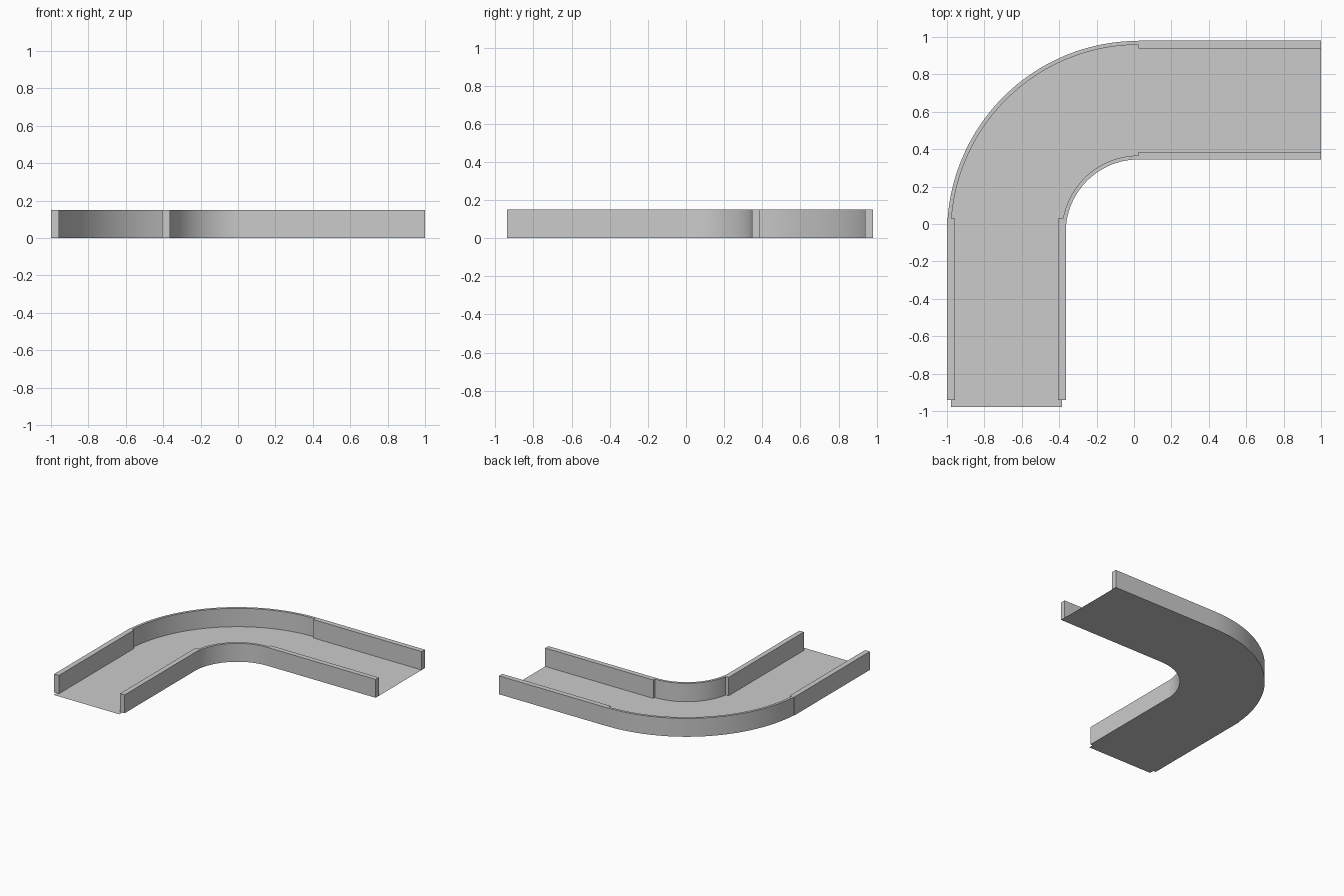
import bpy, bmesh, math

if "Cube" in bpy.data.objects:
    bpy.data.objects.remove(bpy.data.objects["Cube"])

H = 0.15                      # wall height
CX, CY = 0.025, -0.045        # centre of the bend
SEG = 48

grey = bpy.data.materials.new("light grey")
grey.diffuse_color = (0.6, 0.6, 0.6, 1)
grey.use_nodes = True
grey.node_tree.nodes["Principled BSDF"].inputs["Base Color"].default_value = grey.diffuse_color


def arc(r):
    """Quarter circle from the left end to the top end of the bend."""
    return [(CX - r * math.cos(a), CY + r * math.sin(a))
            for a in (math.pi / 2 * i / SEG for i in range(SEG + 1))]


def strip(name, side_a, side_b, height):
    """Band between two matching outlines, raised to a solid if height > 0."""
    bm = bmesh.new()
    a = [bm.verts.new((x, y, 0)) for x, y in side_a]
    b = [bm.verts.new((x, y, 0)) for x, y in side_b]
    for i in range(len(a) - 1):
        bm.faces.new((a[i], a[i + 1], b[i + 1], b[i]))
    if height:
        top = bmesh.ops.extrude_face_region(bm, geom=bm.faces[:], use_keep_orig=True)
        bmesh.ops.translate(bm, vec=(0, 0, height),
                            verts=[v for v in top["geom"] if isinstance(v, bmesh.types.BMVert)])
    bmesh.ops.recalc_face_normals(bm, faces=bm.faces[:])
    if not height:
        for f in bm.faces:
            if f.normal.z < 0:
                f.normal_flip()
    mesh = bpy.data.meshes.new(name)
    bm.to_mesh(mesh)
    bm.free()
    mesh.materials.append(grey)
    obj = bpy.data.objects.new(name, mesh)
    bpy.context.collection.objects.link(obj)
    bpy.context.view_layer.objects.active = obj
    obj.select_set(True)
    bpy.ops.object.shade_smooth_by_angle(angle=math.radians(30))
    obj.select_set(False)


# Thin floor sheet: straight, bend, straight
strip("floor",
      [(-0.978, -0.978)] + arc(1.003) + [(1, 0.958)],
      [(-0.385, -0.978)] + arc(0.41) + [(1, 0.365)], 0)

# Straight walls along the left leg and the upper leg
for name, x0, x1 in (("left_outer_wall", -1, -0.957), ("left_inner_wall", -0.405, -0.364)):
    strip(name, [(x0, -0.94), (x0, 0.03)], [(x1, -0.94), (x1, 0.03)], H)
for name, y0, y1 in (("upper_outer_wall", 0.938, 0.98), ("upper_inner_wall", 0.345, 0.386)):
    strip(name, [(CX, y0), (1, y0)], [(CX, y1), (1, y1)], H)

# Thinner curved walls around the bend
strip("curved_outer_wall", arc(1.003), arc(1.024), H)
strip("curved_inner_wall", arc(0.39), arc(0.411), H)
